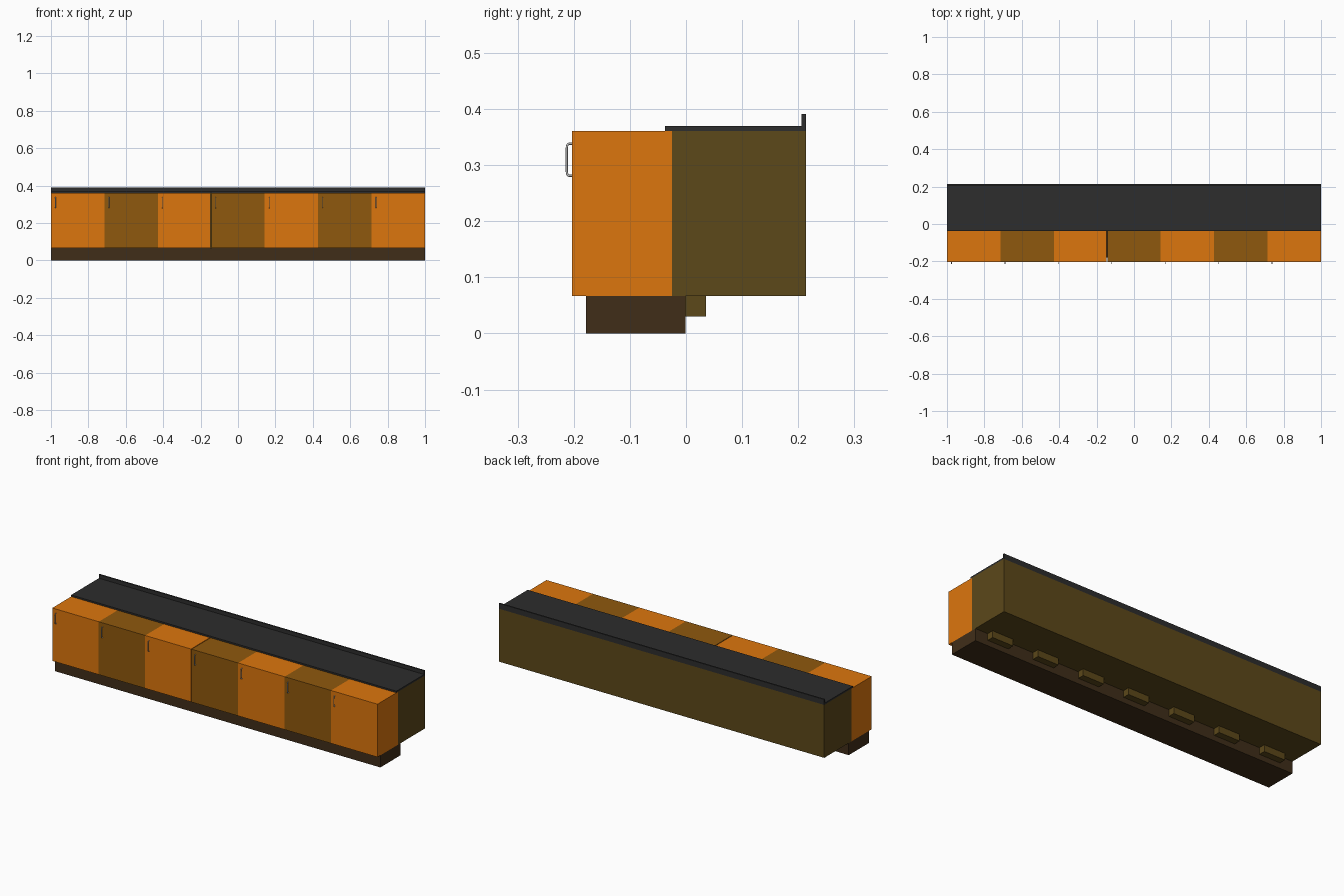
import bpy
import bmesh

if "Cube" in bpy.data.objects:
    bpy.data.objects.remove(bpy.data.objects["Cube"])


def material(name, rgb):
    m = bpy.data.materials.new(name)
    m.diffuse_color = (*rgb, 1)
    m.use_nodes = True
    m.node_tree.nodes["Principled BSDF"].inputs["Base Color"].default_value = m.diffuse_color
    return m


orange = material("orange_front", (0.72, 0.18, 0.004))
brown = material("brown_front", (0.275, 0.098, 0.004))
olive = material("olive_carcass", (0.107, 0.065, 0.010))
dark_brown = material("dark_plinth", (0.051, 0.027, 0.0097))
charcoal = material("charcoal_worktop", (0.026, 0.026, 0.026))


def add_mesh(name, bm, mat):
    bmesh.ops.recalc_face_normals(bm, faces=bm.faces)
    me = bpy.data.meshes.new(name)
    bm.to_mesh(me)
    bm.free()
    me.materials.append(mat)
    ob = bpy.data.objects.new(name, me)
    bpy.context.collection.objects.link(ob)
    return ob


def extrude_x(name, profile, x0, x1, mat):
    """Extrude a (y, z) profile from x0 to x1."""
    bm = bmesh.new()
    face = bm.faces.new([bm.verts.new((x0, y, z)) for y, z in profile])
    ext = bmesh.ops.extrude_face_region(bm, geom=[face])
    verts = [g for g in ext["geom"] if isinstance(g, bmesh.types.BMVert)]
    bmesh.ops.translate(bm, verts=verts, vec=(x1 - x0, 0, 0))
    return add_mesh(name, bm, mat)


def box(name, x, y, z, mat):
    profile = [(y[0], z[0]), (y[1], z[0]), (y[1], z[1]), (y[0], z[1])]
    return extrude_x(name, profile, x[0], x[1], mat)


UNITS = 7
W = 2 / UNITS
BASE, TOP = 0.067, 0.361
FRONT = -0.203

# Cabinet body and recessed plinth
box("carcass", (-1, 1), (-0.025, 0.214), (BASE, TOP), olive)
box("plinth", (-1, 1), (-0.178, -0.001), (0, BASE), dark_brown)

# Worktop with upstand along the back
extrude_x("worktop", [(-0.037, TOP), (0.214, TOP), (0.214, 0.391),
                      (0.206, 0.391), (0.206, 0.370), (-0.037, 0.370)],
          -1, 1, charcoal)

# Handle path: a slightly bowed bracket in (y, z)
half = [(FRONT + 0.001, 0.338), (-0.2085, 0.338), (-0.2112, 0.3365),
        (-0.2123, 0.332), (-0.2127, 0.322)]
mid = 0.3095
path = half + [(y, 2 * mid - z) for y, z in reversed(half)]
handle_curve = bpy.data.curves.new("handle", "CURVE")
handle_curve.dimensions = "3D"
handle_curve.bevel_depth = 0.002
handle_curve.bevel_resolution = 2
handle_curve.use_fill_caps = True
spline = handle_curve.splines.new("POLY")
spline.points.add(len(path) - 1)
for p, (y, z) in zip(spline.points, path):
    p.co = (0, y, z, 1)

for i in range(UNITS):
    left = -1 + i * W
    # Front blocks in alternating colours, with a fine gap after the third
    right = left + W - (0.004 if i == 2 else 0)
    box(f"front_{i + 1}", (left, right), (FRONT, -0.025), (BASE, TOP),
        brown if i % 2 else orange)
    # Support block behind the plinth
    cx = left + W / 2
    box(f"support_block_{i + 1}", (cx - 0.065, cx + 0.065), (-0.001, 0.036),
        (0.03, BASE), olive)
    # Handle near the upper left corner
    handle = bpy.data.objects.new(f"handle_{i + 1}", handle_curve)
    handle.location.x = left + 0.024
    bpy.context.collection.objects.link(handle)
